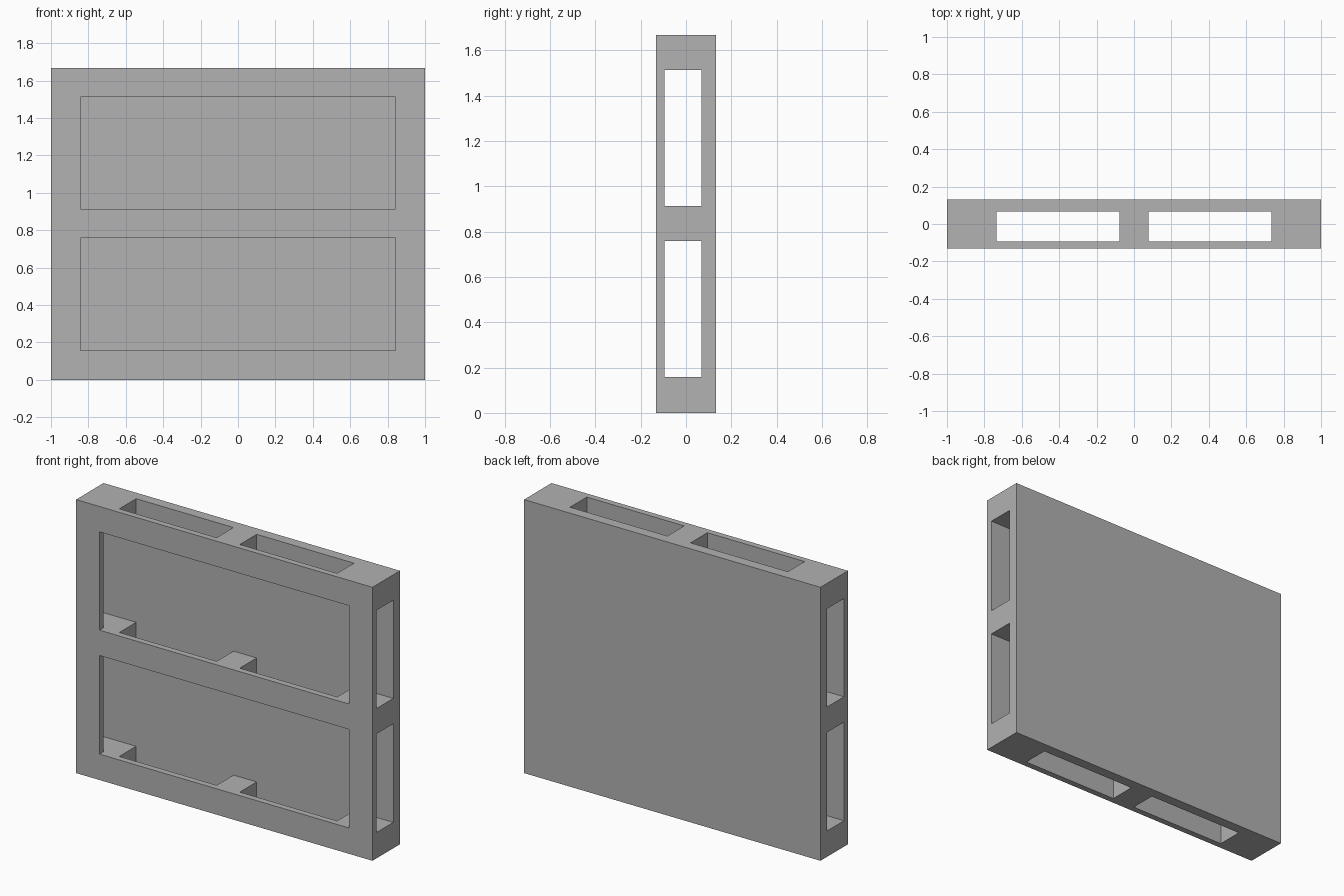
import bpy
import bmesh

cube = bpy.data.objects.get("Cube")
if cube:
    bpy.data.objects.remove(cube, do_unlink=True)

# Grid planes: window edges, slot edges and layer depths
half_x = [0.078, 0.735, 0.842, 1.0]
xs = [-x for x in reversed(half_x)] + half_x
ys = [-0.132, -0.094, 0.068, 0.132]
zs = [0.0, 0.158, 0.759, 0.914, 1.513, 1.668]


def is_solid(i, j, k):
    """Whether a grid cell holds material."""
    if not (0 <= i < len(xs) - 1 and 0 <= j < len(ys) - 1 and 0 <= k < len(zs) - 1):
        return False
    window_row = k in (1, 3)
    if j == 0:                       # front frame with two windows
        return not (window_row and 0 < i < len(xs) - 2)
    if j == 1:                       # core: rails cut by side and vertical slots
        return not window_row and i not in (2, 4)
    return True                      # closed back panel


bm = bmesh.new()
corners = {}


def corner(idx):
    if idx not in corners:
        corners[idx] = bm.verts.new((xs[idx[0]], ys[idx[1]], zs[idx[2]]))
    return corners[idx]


# Outer skin of the solid cells
for i in range(len(xs) - 1):
    for j in range(len(ys) - 1):
        for k in range(len(zs) - 1):
            if not is_solid(i, j, k):
                continue
            cell = (i, j, k)
            for axis in range(3):
                for side in (0, 1):
                    near = list(cell)
                    near[axis] += 2 * side - 1
                    if is_solid(*near):
                        continue
                    u, v = (axis + 1) % 3, (axis + 2) % 3
                    loop = []
                    for du, dv in ((0, 0), (1, 0), (1, 1), (0, 1)):
                        idx = list(cell)
                        idx[axis] += side
                        idx[u] += du
                        idx[v] += dv
                        loop.append(corner(tuple(idx)))
                    bm.faces.new(loop if side else loop[::-1])

mesh = bpy.data.meshes.new("slotted_panel")
bm.to_mesh(mesh)
bm.free()

# Plain grey finish
grey = bpy.data.materials.new("grey")
grey.use_nodes = True
colour = (0.445, 0.445, 0.445, 1.0)
grey.diffuse_color = colour
grey.node_tree.nodes["Principled BSDF"].inputs["Base Color"].default_value = colour
mesh.materials.append(grey)

panel = bpy.data.objects.new("slotted_panel", mesh)
bpy.context.collection.objects.link(panel)
